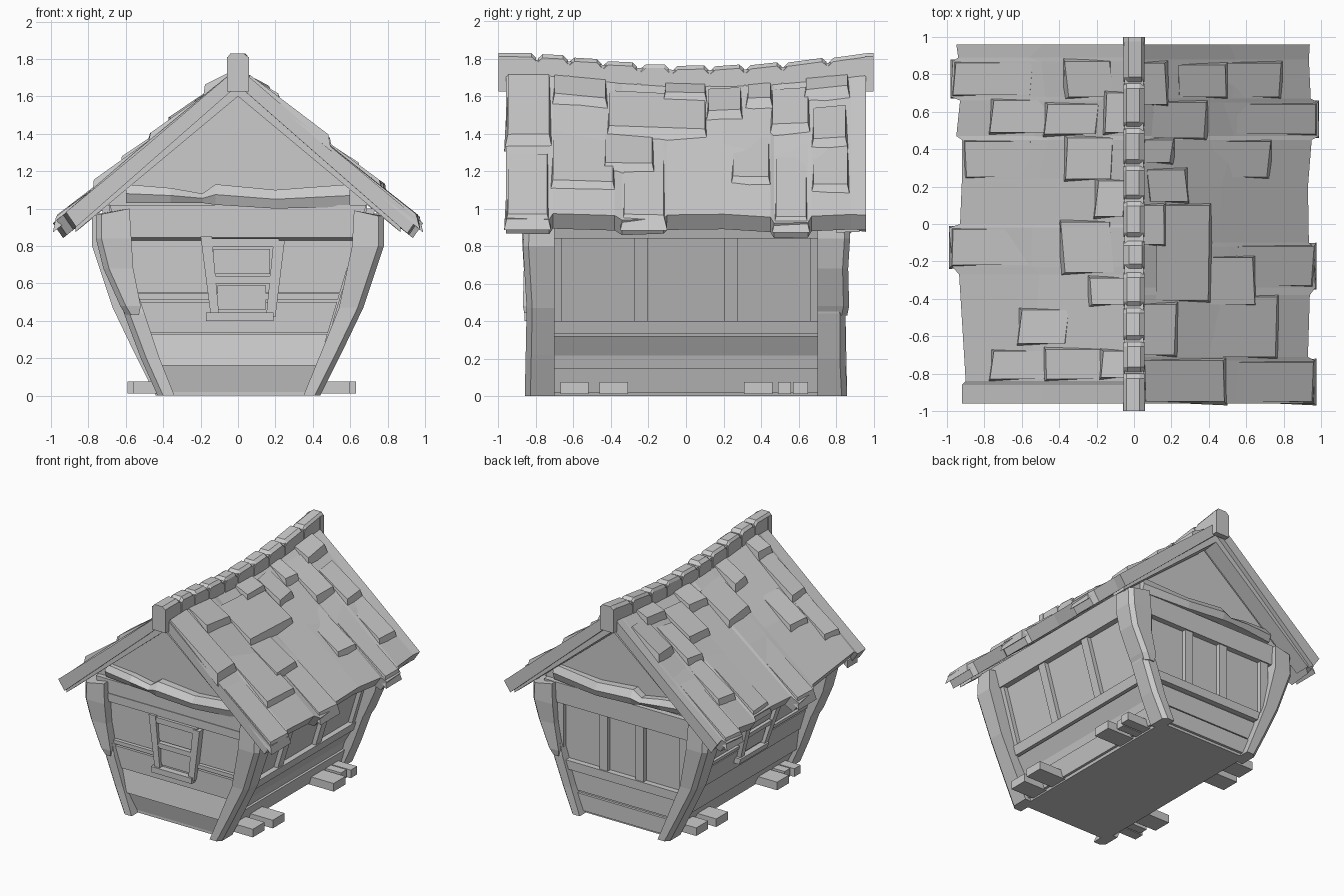
import bpy, bmesh, math, random
random.seed(4)


def loft(name, rings):
    """Skin a list of equal-length rings and cap both ends."""
    bm = bmesh.new()
    vs = [[bm.verts.new(p) for p in r] for r in rings]
    n = len(vs[0])
    for a, b in zip(vs, vs[1:]):
        for i in range(n):
            j = (i + 1) % n
            bm.faces.new((a[i], a[j], b[j], b[i]))
    bm.faces.new(vs[0])
    bm.faces.new(vs[-1])
    bmesh.ops.recalc_face_normals(bm, faces=bm.faces)
    me = bpy.data.meshes.new(name)
    bm.to_mesh(me)
    bm.free()
    ob = bpy.data.objects.new(name, me)
    bpy.context.collection.objects.link(ob)
    return ob


def box(name, x0, x1, y0, y1, z0, z1):
    return loft(name, [[(x0, y0, z), (x1, y0, z), (x1, y1, z), (x0, y1, z)] for z in (z0, z1)])


# Body: outward-leaning walls with gable ends
YW = 0.78


def wall_x(z):
    return 0.39 + 0.30 * z


half = [(wall_x(0), 0), (wall_x(1), 1.0), (wall_x(1), 1.04)]
profile = half + [(0, 1.60)] + [(-x, z) for x, z in reversed(half)]
loft("house_body", [[(x, y, z) for x, z in profile] for y in (-YW, YW)])

# Map wall coordinates (u along, z up, d outward) to space
WALLS = {
    "front": lambda u, z, d: (u, -YW - d, z),
    "back": lambda u, z, d: (-u, YW + d, z),
    "right": lambda u, z, d: (wall_x(z) + d, u, z),
    "left": lambda u, z, d: (-wall_x(z) - d, -u, z),
}


def board(name, wall, z0, z1, d, u=None, ut=None):
    """Board on a wall; d is (bottom, top) depth, u full width if omitted."""
    f = WALLS[wall]

    def span(z):
        h = wall_x(z) - 0.01 if wall in ("front", "back") else 0.74
        return (-h, h)
    ub = u or span(z0)
    ut = ut or u or span(z1)
    d = d if isinstance(d, tuple) else (d, d)
    rings = []
    for z, (a, b), dd in ((z0, ub, d[0]), (z1, ut, d[1])):
        rings.append([f(a, z, -0.03), f(b, z, -0.03), f(b, z, dd), f(a, z, dd)])
    loft(wall + "_" + name, rings)


# Plank walls with windows
for w in ("front", "left"):
    board("base_board", w, 0.02, 0.16, (0.0, 0.03))
    board("lower_board", w, 0.16, 0.33, (0.05, 0.02))
    board("mid_board", w, 0.335, 0.50, 0.03)
    board("thin_rail", w, 0.515, 0.545, 0.035)
    board("upper_board", w, 0.55, 0.83, 0.015)
    board("top_rail_lip", w, 0.83, 0.845, (0.015, 0.045))
    board("top_rail", w, 0.845, 0.91, 0.045)
    board("top_beam", w, 0.91, 1.02, 0.04)
    board("window_stile_a", w, 0.42, 0.85, 0.065, (-0.145, -0.10), (-0.20, -0.14))
    board("window_stile_b", w, 0.42, 0.83, 0.065, (0.15, 0.20), (0.19, 0.25))
    board("window_sill", w, 0.40, 0.445, 0.08, (-0.17, 0.19))
    board("window_head", w, 0.795, 0.84, 0.06, (-0.17, 0.22))
    board("window_crossbar", w, 0.60, 0.64, 0.06, (-0.15, 0.2))
    board("lower_pane", w, 0.46, 0.59, 0.04, (-0.11, 0.15))
    board("upper_pane", w, 0.65, 0.785, 0.04, (-0.13, 0.17))

# Panelled walls with upright battens
for w in ("back", "right"):
    board("base_board", w, 0.02, 0.15, 0.02)
    board("lower_board", w, 0.165, 0.32, (-0.015, 0.03) if w == "right" else 0.01)
    board("mid_rail", w, 0.33, 0.40, 0.045)
    board("top_rail", w, 0.84, 1.00, 0.045)
    s = 0.24 if w == "right" else 0.16
    e = 0.70 if w == "right" else 0.55
    for i, c in enumerate((-e, -s, s, e)):
        board("batten_%d" % i, w, 0.40, 0.84, 0.035, (c - 0.035, c + 0.035))

# Rough-hewn tie beams across the gables
for w, k in (("front", 1), ("back", -1)):
    pts = [(-0.60, 1.03, 1.13, 0.05), (-0.36, 1.03, 1.11, 0.08), (-0.19, 1.03, 1.08, 0.09),
           (-0.12, 1.02, 1.13, 0.10), (0.2, 1.0, 1.10, 0.09), (0.60, 1.01, 1.13, 0.05)]
    f = WALLS[w]
    loft(w + "_tie_beam", [[f(u * k, a, -0.02), f(u * k, a, d - 0.02), f(u * k, (a + b) / 2, d),
                            f(u * k, b, d * 0.6), f(u * k, b, -0.02)] for u, a, b, d in pts])


# Corner posts: rows of z, inner x, outer x, outer y
def post(name, sx, sy, rows):
    rings = []
    for z, a, b, y in rows:
        c = 0.03
        rings.append([(sx * px, sy * py, z + (0.03 if px == a and z > 0.95 else 0)) for px, py in
                      ((a, 0.70), (b, 0.70), (b, y - c), (b - c, y), (a, y))])
    loft(name, rings)


smooth = [(0, 0.35, 0.44, 0.86), (0.22, 0.44, 0.55, 0.855), (0.47, 0.54, 0.67, 0.85),
          (0.80, 0.61, 0.78, 0.87), (0.96, 0.62, 0.78, 0.86)]
lower = [(0, 0.34, 0.43, 0.86), (0.2, 0.42, 0.52, 0.85), (0.44, 0.50, 0.61, 0.85), (0.56, 0.54, 0.64, 0.83)]
upper = [(0.43, 0.53, 0.60, 0.86), (0.48, 0.52, 0.63, 0.87), (0.68, 0.56, 0.72, 0.865),
         (0.84, 0.57, 0.76, 0.875), (0.97, 0.58, 0.76, 0.87)]
post("front_right_post", 1, -1, smooth)
post("back_left_post", -1, 1, smooth)
for nm, sx, sy in (("front_left", -1, -1), ("back_right", 1, 1)):
    post(nm + "_post_lower", sx, sy, lower)
    post(nm + "_post_upper", sx, sy, upper)


# Sagging roof surface height
def roof_z(x, y):
    zr = 1.755 - 0.065 * math.cos(max(-1, min(1, (y - 0.1) / 0.85)) * math.pi / 2)
    return zr - (zr - 0.91) * abs(x) / 0.98


# Roof slabs with ragged eaves: y, eave x
eaves = {
    1: [(-0.96, 0.96), (-0.73, 0.965), (-0.71, 0.93), (-0.38, 0.94), (-0.34, 0.97), (-0.12, 0.96),
        (-0.10, 0.935), (0.2, 0.93), (0.45, 0.95), (0.47, 0.99), (0.65, 0.985), (0.67, 0.945), (0.88, 0.935), (0.96, 0.94)],
    -1: [(-0.96, 0.92), (-0.86, 0.92), (-0.84, 0.90), (-0.27, 0.935), (-0.23, 0.97), (-0.02, 0.99), (0.0, 0.93),
         (0.24, 0.92), (0.45, 0.92), (0.47, 0.95), (0.66, 0.93), (0.68, 0.98), (0.87, 0.97), (0.89, 0.94), (0.96, 0.95)],
}
for side, nm in ((1, "right"), (-1, "left")):
    rings = []
    for y, xe in eaves[side]:
        m = 0.5 + random.uniform(-0.06, 0.06)
        rings.append([(0, y, roof_z(0, y)), (side * m, y, roof_z(m, y) + random.uniform(0.0, 0.025)),
                      (side * xe, y, roof_z(xe, y) + 0.02), (side * (xe - 0.055), y, roof_z(xe, y) - 0.06),
                      (0, y, roof_z(0, y) - 0.095)])
    loft(nm + "_roof_slab", rings)
    # Barge boards under both gable ends
    for sy in (-1, 1):
        loft(nm + "_barge_board", [[(side * x, sy * y, roof_z(x, sy * y) - t) for y, t in
                                    ((0.80, 0.07), (0.925, 0.07), (0.925, b), (0.80, b))]
                                   for x, b in ((0, 0.155), (0.87, 0.13))])

# Shingles: y from, y to, lower x, upper x
shingles = {
    1: [(-0.95, -0.73, 0.48, 0.06), (-0.70, -0.43, 0.22, 0.05), (-0.41, 0.10, 0.40, 0.12), (-0.43, -0.18, 0.64, 0.40),
        (-0.71, -0.39, 0.76, 0.4), (-0.11, 0.10, 0.16, 0.04), (0.12, 0.29, 0.28, 0.08), (0.33, 0.45, 0.20, 0.05),
        (0.25, 0.44, 0.72, 0.40), (0.46, 0.65, 0.38, 0.10), (0.64, 0.86, 0.17, 0.04), (0.68, 0.85, 0.49, 0.24),
        (0.68, 0.86, 0.78, 0.49)],
    -1: [(0.68, 0.87, 0.36, 0.12), (0.49, 0.70, 0.15, 0.04), (0.48, 0.64, 0.47, 0.2), (0.49, 0.66, 0.76, 0.47),
         (0.24, 0.46, 0.36, 0.12), (0.04, 0.23, 0.20, 0.05), (-0.26, 0.01, 0.38, 0.12), (-0.43, -0.29, 0.23, 0.05),
         (-0.64, -0.46, 0.61, 0.36), (-0.82, -0.68, 0.17, 0.05), (-0.83, -0.67, 0.47, 0.18), (-0.83, -0.68, 0.76, 0.47)],
}
# Eave tabs: raised shingles running over the edge
tabs = {1: [(-0.95, -0.74, 0.955), (-0.33, -0.12, 0.955), (0.48, 0.64, 0.97)],
        -1: [(-0.22, -0.03, 0.97), (0.69, 0.86, 0.96), (0.25, 0.44, 0.90)]}
for side, nm in ((1, "right"), (-1, "left")):
    rows = [s + (-0.02, 0.055) for s in shingles[side]] + [(a, b, x, 0.55, -0.03, 0.04) for a, b, x in tabs[side]]
    for i, (y0, y1, xl, xu, bot, hl) in enumerate(rows):
        k = random.uniform(-0.012, 0.012)
        rings = []
        for x, h, g in ((xu, 0.012, 0.0), (xl, hl, 0.02)):
            rings.append([(side * (x + g), y0 - g, roof_z(x + g, y0) + bot),
                          (side * (x + k), y0, roof_z(x, y0) + h), (side * (x - k), y1, roof_z(x, y1) + h + k / 2),
                          (side * (x + g), y1 + g, roof_z(x + g, y1) + bot)])
        loft("%s_shingle_%d" % (nm, i), rings)

# Ridge beam, chipped ridge caps and hanging end blocks
ys = [-0.98, -0.6, -0.3, 0, 0.3, 0.6, 0.98]
loft("ridge_beam", [[(x, y, roof_z(0, y) + h) for x, h in ((-0.05, -0.1), (0.05, -0.1), (0.05, 0.045), (-0.05, 0.045))]
                    for y in ys])
caps = [(-1.0, -0.80), (-0.79, -0.63), (-0.62, -0.45), (-0.44, -0.26), (-0.24, -0.09), (-0.07, 0.12),
        (0.13, 0.31), (0.32, 0.51), (0.52, 0.75), (0.76, 1.0)]
for i, (a, b) in enumerate(caps):
    j = random.uniform(-0.008, 0.008)
    rings = []
    for y, w, h in ((a, 0.055, 0.045), (a + 0.025, 0.055, 0.068), (b - 0.025, 0.055, 0.074), (b, 0.055, 0.05)):
        if abs(y) > 0.96:
            h = 0.075
        z = roof_z(0, y)
        rings.append([(-w, y, z - 0.06), (w, y, z - 0.06), (w, y, z + h - 0.02),
                      (w - 0.02 + j, y, z + h), (-w + 0.02 + j, y, z + h), (-w, y, z + h - 0.02)])
    loft("ridge_cap_%d" % i, rings)
for sy in (-1, 1):
    box("ridge_end_block", -0.06, 0.06, *sorted((sy * 0.955, sy * 1.0)), 1.625, 1.81)

# Foundation planks poking out at the sides
planks = [(-0.67, -0.52, 0.60), (-0.46, -0.31, 0.63), (0.31, 0.46, 0.63), (0.49, 0.56, 0.57), (0.57, 0.65, 0.60)]
for side in (1, -1):
    for i, (a, b, x) in enumerate(planks):
        x = x if side == 1 else x - 0.04
        box("foundation_plank_%d" % i, *sorted((side * 0.34, side * x)), *sorted((side * a, side * b)), 0.01, 0.075)
